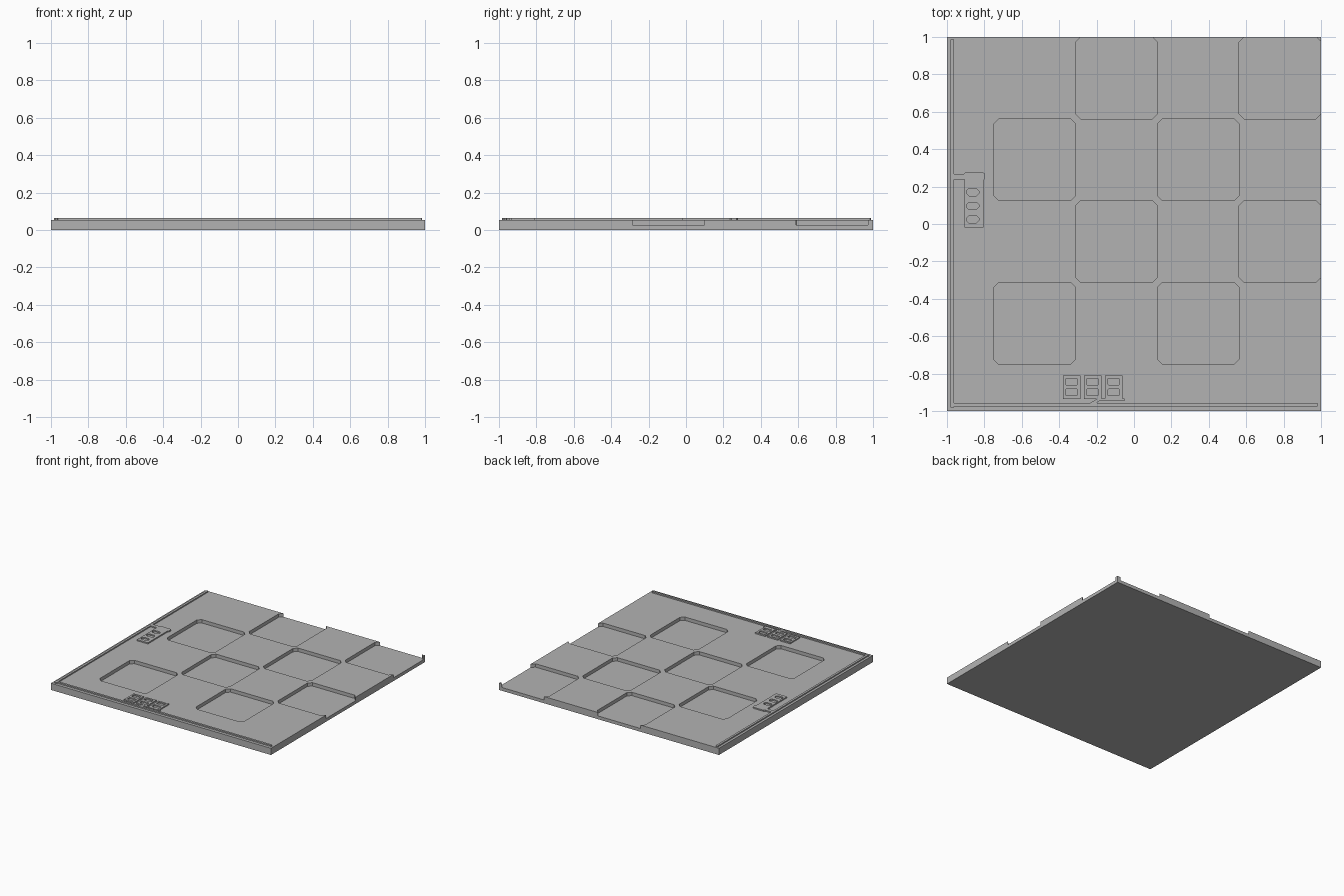
import bpy
import bmesh

if "Cube" in bpy.data.objects:
    bpy.data.objects.remove(bpy.data.objects["Cube"], do_unlink=True)

TOP, FLOOR, RAISED = 0.055, 0.027, 0.065
PITCH = 0.4375

grey = bpy.data.materials.new("plain grey")
grey.use_nodes = True
grey.diffuse_color = (0.45, 0.45, 0.45, 1)
grey.node_tree.nodes["Principled BSDF"].inputs["Base Color"].default_value = (0.45, 0.45, 0.45, 1)


def rect(x0, x1, y0, y1, c=0.0):
    """Rectangle outline, optionally with chamfered corners."""
    if c == 0:
        return [(x0, y0), (x1, y0), (x1, y1), (x0, y1)]
    return [(x0 + c, y0), (x1 - c, y0), (x1, y0 + c), (x1, y1 - c),
            (x1 - c, y1), (x0 + c, y1), (x0, y1 - c), (x0, y0 + c)]


def prisms(name, outlines, z0, z1):
    """One object of upright prisms, one for each outline."""
    bm = bmesh.new()
    for outline in outlines:
        face = bm.faces.new([bm.verts.new((x, y, z0)) for x, y in outline])
        ext = bmesh.ops.extrude_face_region(bm, geom=[face])
        for v in ext["geom"]:
            if isinstance(v, bmesh.types.BMVert):
                v.co.z = z1
    bmesh.ops.recalc_face_normals(bm, faces=bm.faces)
    mesh = bpy.data.meshes.new(name)
    bm.to_mesh(mesh)
    bm.free()
    mesh.materials.append(grey)
    obj = bpy.data.objects.new(name, mesh)
    bpy.context.collection.objects.link(obj)
    return obj


def cut(obj, outlines, z0):
    """Cut outlines out of an object from z0 upwards."""
    cutter = prisms("cutter", outlines, z0, 0.2)
    cutter.hide_render = True
    mod = obj.modifiers.new("cut", "BOOLEAN")
    mod.operation, mod.solver, mod.object = "DIFFERENCE", "EXACT", cutter
    bpy.context.view_layer.objects.active = obj
    bpy.ops.object.modifier_apply(modifier=mod.name)
    bpy.data.objects.remove(cutter, do_unlink=True)


# Board with checkered pockets, open along the back and left edges
board = prisms("board", [rect(-1, 1, -1, 1)], 0, TOP)
pockets = []
for col in range(4):
    for row in range(4):
        if (col + row) % 2 == 0:
            x, y = -0.75 + col * PITCH, -0.75 + row * PITCH
            pockets.append(rect(x, x + PITCH + 0.0002, y, y + PITCH + 0.0002, 0.027))
cut(board, pockets, FLOOR)

# Raised border rails
low = TOP - 0.005
prisms("front_rail", [rect(-0.985, 0.985, -0.975, -0.958, 0.005)], low, RAISED)
prisms("side_rail", [rect(-0.98, -0.962, -0.985, 0.99, 0.005)], low, RAISED - 0.0003)

# Side plate with three windows, and the arm that joins it to its rail
side_plate = prisms("side_plate", [[
    (-0.905, -0.02), (-0.805, -0.02), (-0.805, 0.235), (-0.797, 0.242),
    (-0.797, 0.27), (-0.81, 0.277), (-0.9, 0.277), (-0.91, 0.268),
    (-0.965, 0.268), (-0.965, 0.238), (-0.905, 0.238)]], low, RAISED)
windows = []
for y in (0.025, 0.097, 0.17):
    windows.append(rect(-0.895, -0.83, y - 0.019, y + 0.019, 0.012))
cut(side_plate, windows, 0)

# Three front plates, each with two windows
for i, name in enumerate(("right", "middle", "left")):
    x = -0.38 + i * 0.1125
    plate = prisms("front_plate_" + name, [rect(x, x + 0.093, -0.935, -0.81)], low, RAISED)
    cut(plate, [rect(x + 0.014, x + 0.078, y - 0.017, y + 0.017, 0.004)
                for y in (-0.843, -0.9)], 0)

# Slanted link from the front plates to the front rail
prisms("front_link", [[(-0.24, -0.96), (-0.205, -0.96), (-0.185, -0.946), (-0.05, -0.946),
                       (-0.05, -0.932), (-0.155, -0.932), (-0.2, -0.936)]], low, RAISED - 0.0003)
